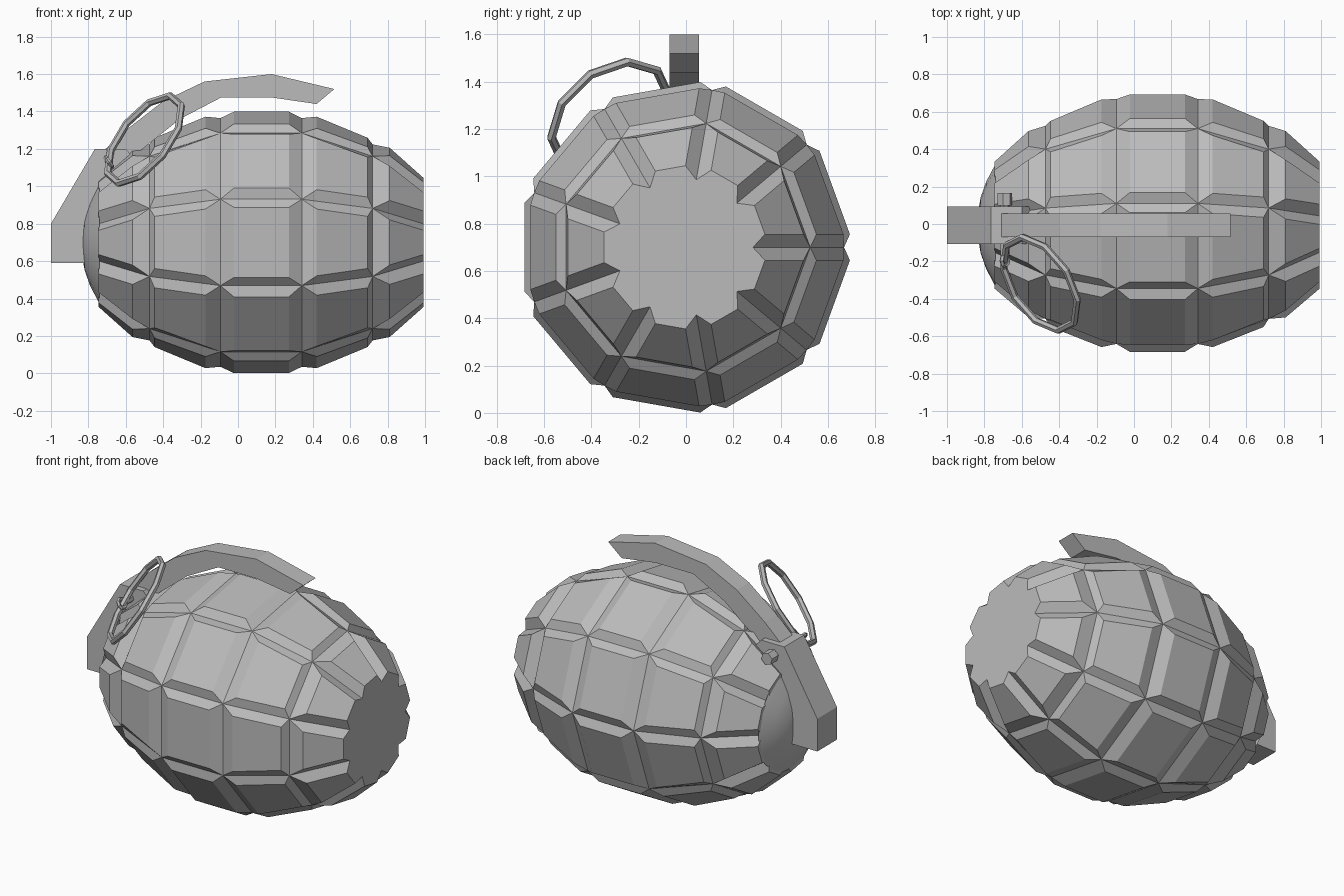
import bpy, bmesh, math
from mathutils import Vector

if "Cube" in bpy.data.objects:
    bpy.data.objects.remove(bpy.data.objects["Cube"])

CY, CZ = -0.007, 0.70          # body axis, parallel to x
N = 9                          # panels around the body

grey = bpy.data.materials.new("cast grey")
grey.diffuse_color = (0.5, 0.5, 0.5, 1)
grey.use_nodes = True
grey.node_tree.nodes["Principled BSDF"].inputs["Base Color"].default_value = grey.diffuse_color


def finish(bm, name, smooth=None):
    bmesh.ops.recalc_face_normals(bm, faces=bm.faces[:])
    me = bpy.data.meshes.new(name)
    bm.to_mesh(me)
    bm.free()
    ob = bpy.data.objects.new(name, me)
    bpy.context.collection.objects.link(ob)
    me.materials.append(grey)
    if smooth:
        bpy.ops.object.select_all(action='DESELECT')
        bpy.context.view_layer.objects.active = ob
        ob.select_set(True)
        bpy.ops.object.shade_smooth_by_angle(angle=math.radians(smooth))
    return ob


def polar(x, r, a):
    return (x, CY + r * math.cos(a), CZ + r * math.sin(a))


def extrude_profile(name, pts, y0, y1):
    # side outline in x, z given thickness along y
    bm = bmesh.new()
    f = bm.faces.new([bm.verts.new((x, y0, z)) for x, z in pts])
    new = bmesh.ops.extrude_face_region(bm, geom=[f])["geom"]
    bmesh.ops.translate(bm, vec=(0, y1 - y0, 0),
                        verts=[v for v in new if isinstance(v, bmesh.types.BMVert)])
    return finish(bm, name)


def lathe(name, prof, centre, axis, segs, smooth=None):
    # closed spin of (along, radius) pairs round an axis
    axis = Vector(axis).normalized()
    u = axis.orthogonal().normalized()
    w = axis.cross(u)
    bm = bmesh.new()
    rings = []
    for h, r in prof:
        rings.append([bm.verts.new(Vector(centre) + axis * h + r * (
            u * math.cos(2 * math.pi * k / segs) + w * math.sin(2 * math.pi * k / segs)))
            for k in range(segs)])
    for a, b in zip(rings, rings[1:]):
        for k in range(segs):
            m = (k + 1) % segs
            bm.faces.new((a[k], a[m], b[m], b[k]))
    bm.faces.new(rings[0])
    bm.faces.new(rings[-1])
    return finish(bm, name, smooth)


def torus(name, centre, normal, R, r, segs, sides):
    n = Vector(normal).normalized()
    u = n.orthogonal().normalized()
    w = n.cross(u)
    bm = bmesh.new()
    rings = []
    for k in range(segs):
        t = 2 * math.pi * k / segs
        d = u * math.cos(t) + w * math.sin(t)
        rings.append([bm.verts.new(Vector(centre) + d * (R + r * math.cos(s)) + n * r * math.sin(s))
                      for s in (2 * math.pi * i / sides for i in range(sides))])
    for k in range(segs):
        a, b = rings[k], rings[(k + 1) % segs]
        for i in range(sides):
            m = (i + 1) % sides
            bm.faces.new((a[i], a[m], b[m], b[i]))
    return finish(bm, name)


# body: groove lattice with a raised panel in each cell
half = 0.055
lattice = [(-.745, .29), (-.473, .532), (-.094, .675), (.341, .675), (.72, .532), (.992, .29)]
panels = [((-.745, .345), (-.564, .507)), ((-.446, .561), (-.174, .675)),
          ((-.022, .702), (.272, .702)), ((.421, .675), (.693, .561)), ((.811, .507), (.992, .345))]
step = 2 * math.pi / N
bm = bmesh.new()
L = [[bm.verts.new(polar(x, r, j * step)) for j in range(N)] for x, r in lattice]
caps = ([], [])
for i, (p0, p1) in enumerate(panels):
    for j in range(N):
        k = (j + 1) % N
        q = []
        for x, r in (p0, p1):
            d = math.asin(half / r)
            q.append([bm.verts.new(polar(x, r, j * step + d)),
                      bm.verts.new(polar(x, r, (j + 1) * step - d))])
        (a, b), (c, e) = q
        bm.faces.new((a, b, e, c))
        bm.faces.new((L[i][j], a, c, L[i + 1][j]))
        bm.faces.new((b, L[i][k], L[i + 1][k], e))
        if i > 0:
            bm.faces.new((L[i][j], L[i][k], b, a))
        else:
            caps[0].extend((L[i][j], a, b))
        if i < len(panels) - 1:
            bm.faces.new((c, e, L[i + 1][k], L[i + 1][j]))
        else:
            caps[1].extend((L[i + 1][j], c, e))
for c in caps:
    bm.faces.new(c)
finish(bm, "body", 30)

# rounded nose
lathe("nose", [(-.74, .33), (-.79, .235), (-.82, .15), (-.832, .08)], (0, CY, CZ), (1, 0, 0), 18, 35)

# fuse housing and safety lever
extrude_profile("fuse_housing", [(-1, .59), (-1, .80), (-.765, 1.20), (-.60, 1.20), (-.555, 1.15),
                                 (-.64, 1.04), (-.75, .88), (-.75, .59)], -.107, .093)
extrude_profile("lever", [(-.73, 1.18), (-.60, 1.30), (-.40, 1.455), (-.18, 1.56), (.18, 1.60), (.515, 1.52),
                          (.42, 1.44), (.18, 1.475), (-.09, 1.475), (-.31, 1.36), (-.56, 1.16), (-.66, 1.08)],
                -.07, .055)

# pin with its head, eye and pull ring
lathe("pin", [(-.17, .024), (.13, .024)], (-.69, 0, 1.13), (0, 1, 0), 6)
lathe("pin_head", [(.10, .04), (.165, .04)], (-.69, 0, 1.13), (0, 1, 0), 6)
torus("pin_eye", (-.69, -.195, 1.13), (1, 0, .7), .03, .012, 8, 5)
torus("pull_ring", (-.50, -.32, 1.25), (.7, .46, -.55), .28, .02, 10, 6)
